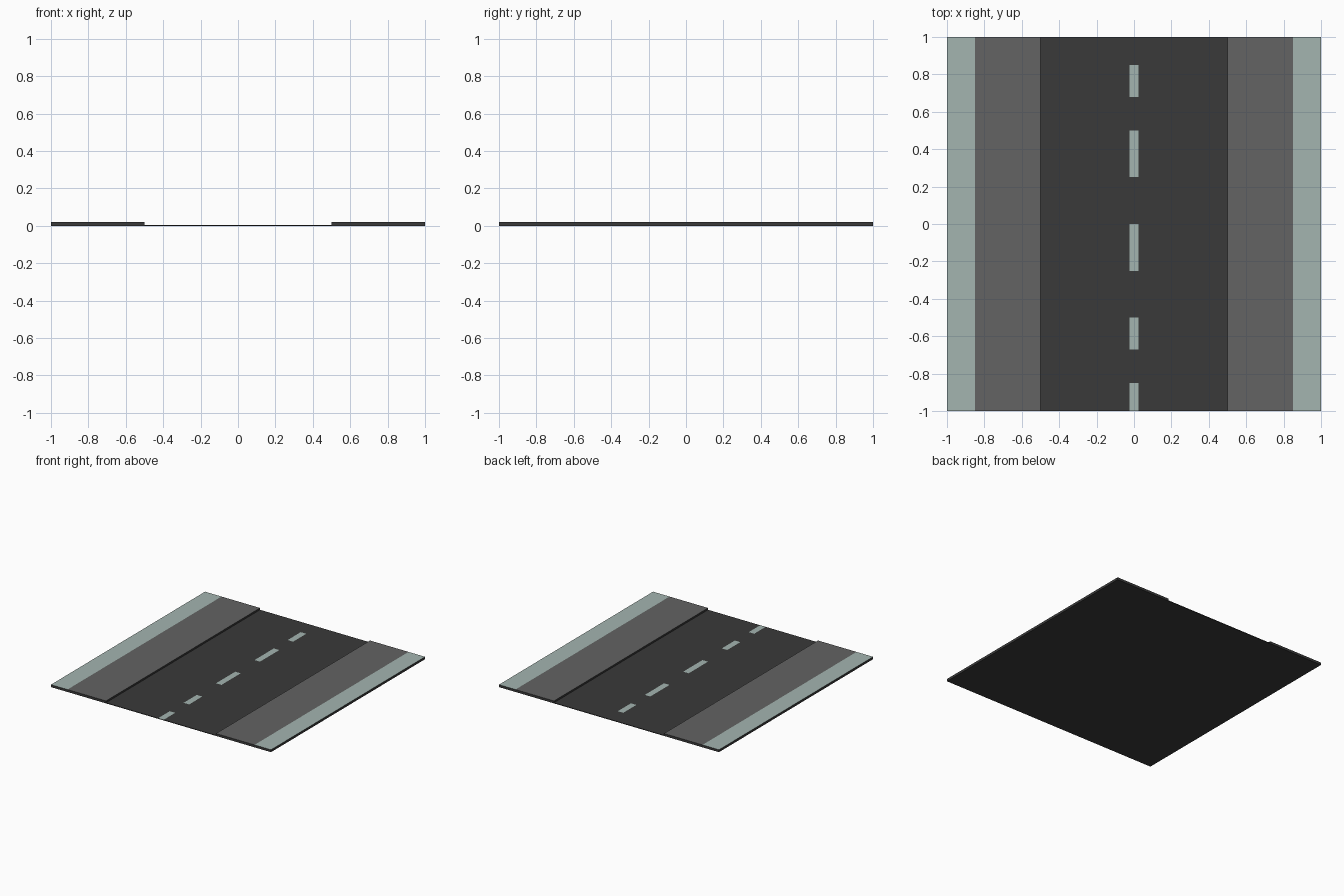
import bpy
import bmesh

if "Cube" in bpy.data.objects:
    bpy.data.objects.remove(bpy.data.objects["Cube"])

ROAD_Z, WALK_Z = 0.005, 0.02


def material(name, rgb):
    mat = bpy.data.materials.new(name)
    mat.diffuse_color = (*rgb, 1)
    mat.use_nodes = True
    mat.node_tree.nodes["Principled BSDF"].inputs["Base Color"].default_value = mat.diffuse_color
    return mat


asphalt = material("asphalt", (0.042, 0.042, 0.042))
paving = material("paving", (0.125, 0.125, 0.125))
pale = material("pale_concrete", (0.366, 0.462, 0.434))


def make_object(name, bm, mats):
    mesh = bpy.data.meshes.new(name)
    bm.normal_update()
    bm.to_mesh(mesh)
    bm.free()
    for mat in mats:
        mesh.materials.append(mat)
    obj = bpy.data.objects.new(name, mesh)
    bpy.context.collection.objects.link(obj)
    return obj


def extruded_slab(name, profile, face_mats, mats):
    """Extrude an (x, z) profile along y; face_mats gives a slot per profile edge."""
    bm = bmesh.new()
    front = [bm.verts.new((x, -1, z)) for x, z in profile]
    back = [bm.verts.new((x, 1, z)) for x, z in profile]
    n = len(profile)
    for i, slot in enumerate(face_mats):
        j = (i + 1) % n
        face = bm.faces.new((front[i], front[j], back[j], back[i]))
        face.material_index = slot
    bm.faces.new(front)
    bm.faces.new(back[::-1])
    bmesh.ops.recalc_face_normals(bm, faces=bm.faces)
    return make_object(name, bm, mats)


# Sunken carriageway
extruded_slab("carriageway",
              [(-0.5, 0), (0.5, 0), (0.5, ROAD_Z), (-0.5, ROAD_Z)],
              [0, 0, 0, 0], [asphalt])

# Raised sidewalk with a pale outer band, mirrored to the other side
walk = extruded_slab("sidewalks",
                     [(0.5, 0), (1, 0), (1, WALK_Z), (0.85, WALK_Z), (0.5, WALK_Z)],
                     [0, 0, 2, 1, 0], [asphalt, paving, pale])
walk.modifiers.new("other_side", 'MIRROR').use_mirror_merge = False

# Painted centre line dashes, just above the carriageway
bm = bmesh.new()
z = ROAD_Z + 0.0006
for y0, y1 in [(-1, -0.85), (-0.67, -0.5), (-0.25, 0), (0.25, 0.5), (0.68, 0.85)]:
    corners = [(-0.025, y0), (0.025, y0), (0.025, y1), (-0.025, y1)]
    bm.faces.new([bm.verts.new((x, y, z)) for x, y in corners])
make_object("centre_line_dashes", bm, [pale])
